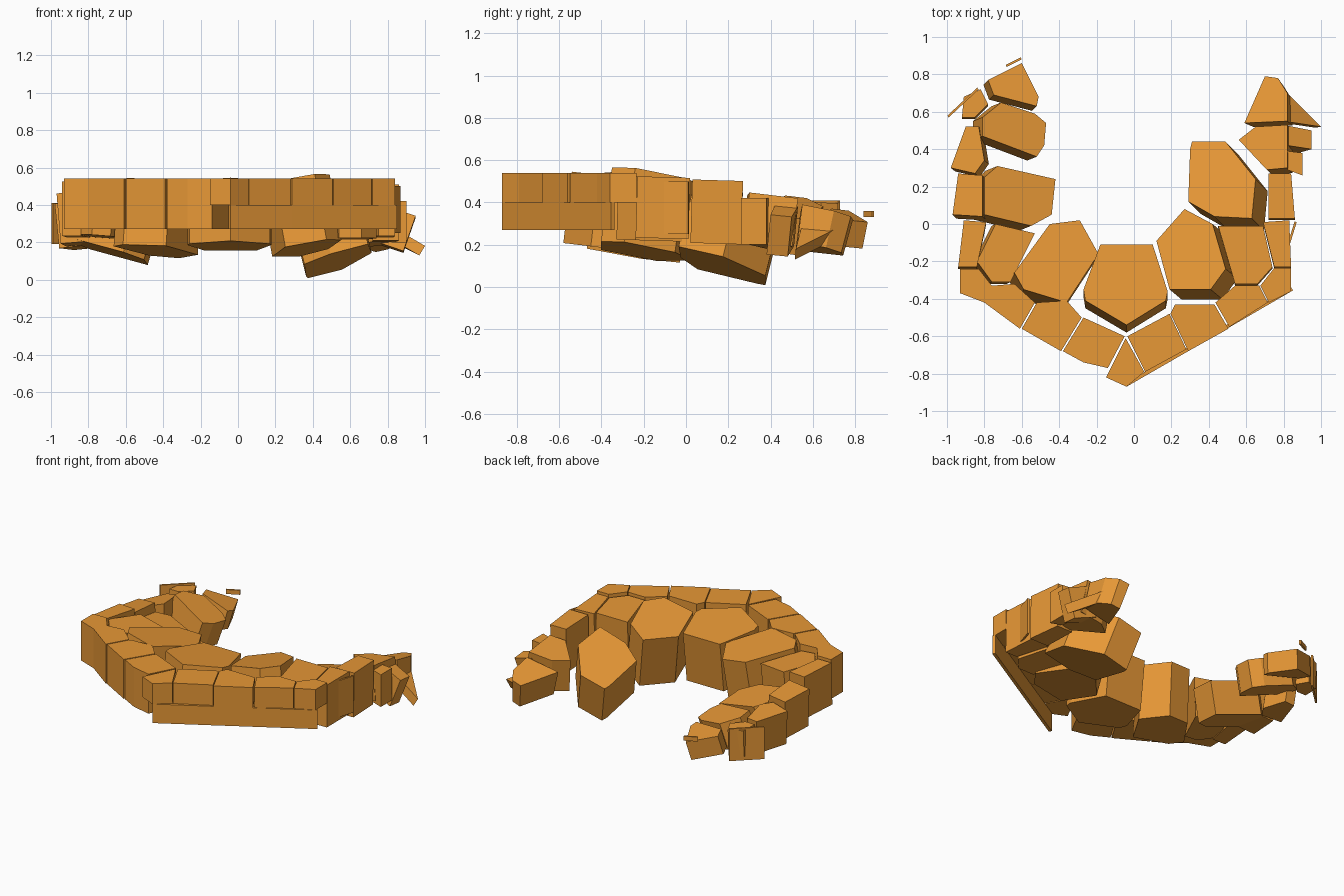
import bpy, bmesh
from mathutils import Vector

mat = bpy.data.materials.new("orange_rock")
mat.diffuse_color = (0.8, 0.314, 0.037, 1)


def stone(name, outline, z, depth, gx=0.0, gy=0.0, taper=1.0):
    """Flat-topped block: outline on a tilted plane, extruded along its normal."""
    n = len(outline)
    cx = sum(p[0] for p in outline) / n
    cy = sum(p[1] for p in outline) / n
    normal = Vector((-gx, -gy, 1)).normalized()
    centre = Vector((cx, cy, z))
    bm = bmesh.new()
    top = [Vector((x, y, z + gx * (x - cx) + gy * (y - cy))) for x, y in outline]
    a = [bm.verts.new(p) for p in top]
    b = [bm.verts.new(centre + (p - centre) * taper - normal * depth) for p in top]
    bm.faces.new(a)
    bm.faces.new(b[::-1])
    for i in range(n):
        j = (i + 1) % n
        bm.faces.new((a[i], b[i], b[j], a[j]))
    bmesh.ops.recalc_face_normals(bm, faces=bm.faces)
    me = bpy.data.meshes.new(name)
    bm.to_mesh(me)
    bm.free()
    me.materials.append(mat)
    ob = bpy.data.objects.new(name, me)
    bpy.context.collection.objects.link(ob)


def slab(name, p, q, z, depth, t=0.012):
    """Thin upright sliver between two plan points."""
    d = (Vector(q) - Vector(p)).normalized() * t
    stone(name, [p, q, (q[0] - d.y, q[1] + d.x), (p[0] - d.y, p[1] + d.x)], z, depth)


# Big inner boulders
stone("inner_boulder_front", [(-.18, -.11), (.10, -.11), (.18, -.36), (.17, -.41),
      (-.04, -.54), (-.26, -.41), (-.27, -.35)], .52, .34, 0, -.12)
stone("inner_boulder_front_left", [(-.45, 0), (-.29, .02), (-.19, -.16), (-.36, -.42),
      (-.59, -.35), (-.64, -.26)], .51, .36, -.07, -.14)
stone("inner_boulder_front_right", [(.12, -.09), (.27, .08), (.42, 0), (.49, -.24),
      (.41, -.35), (.19, -.35)], .52, .36, .18, -.15)
stone("inner_boulder_right", [(.31, .44), (.49, .44), (.65, .24), (.63, .03), (.43, .04),
      (.29, .12), (.30, .40)], .35, .275, .25, -.25)
stone("inner_boulder_left", [(-.73, .31), (-.42, .24), (-.44, .05), (-.55, -.01),
      (-.80, .05), (-.80, .25)], .36, .22, -.3, -.12)
stone("inner_boulder_back_left", [(-.71, .65), (-.53, .59), (-.47, .54), (-.48, .42),
      (-.52, .36), (-.81, .47), (-.81, .57)], .37, .18, -.3, -.12)

# Middle stones between boulders and rim
stone("middle_stone_left", [(-.74, 0), (-.53, -.05), (-.66, -.31), (-.76, -.31),
      (-.84, -.2)], .50, .27, -.08, -.04)
stone("middle_stone_right", [(.45, -.01), (.69, -.01), (.74, -.23), (.66, -.32),
      (.54, -.32)], .52, .30, 0, -.03)

# Front rim with a level top; stones on the right half are shallower
rim = [
    [(-.93, -.24), (-.83, -.24), (-.76, -.33), (-.80, -.42), (-.93, -.37)],
    [(-.76, -.33), (-.64, -.32), (-.53, -.42), (-.61, -.56), (-.80, -.42)],
    [(-.52, -.42), (-.36, -.41), (-.28, -.50), (-.39, -.68), (-.60, -.56)],
    [(-.27, -.50), (-.05, -.60), (-.14, -.77), (-.27, -.74), (-.38, -.68)],
    [(-.045, -.61), (.055, -.79), (-.04, -.87), (-.15, -.82)],
    [(-.035, -.60), (.19, -.48), (.28, -.67), (.06, -.79)],
    [(.22, -.43), (.43, -.43), (.505, -.56), (.29, -.68), (.195, -.48)],
    [(.435, -.42), (.54, -.33), (.67, -.33), (.715, -.42), (.51, -.55)],
    [(.675, -.33), (.75, -.235), (.84, -.235), (.84, -.36), (.72, -.42)],
]
for i, outline in enumerate(rim):
    stone(f"front_rim_stone_{i + 1}", outline, .54, .27 if i < 4 else .14)

# Thin lower wall hanging under the front right rim
slab("lower_wall_front", (-.04, -.87), (.29, -.68), .40, .13, .02)
slab("lower_wall_right", (.29, -.68), (.85, -.355), .40, .13, .02)

# Right arm, stepping down towards the back
stone("right_rim_stone_1", [(.69, .01), (.83, .02), (.84, -.23), (.75, -.23)], .52, .29, 0, -.03)
stone("right_rim_stone_2", [(.72, .27), (.84, .27), (.86, .03), (.72, .03)], .505, .30, 0, -.03)
stone("right_rim_stone_3", [(.65, .52), (.82, .53), (.82, .30), (.71, .29), (.56, .45)],
      .42, .23, .12, -.12)
stone("right_rim_stone_4", [(.82, .39), (.90, .38), (.90, .26), (.82, .29)], .42, .22)
stone("right_rim_stone_5", [(.80, .53), (.95, .50), (.95, .40), (.82, .42)], .36, .20, -.35, -.1)
stone("right_end_stone", [(.70, .79), (.77, .78), (.82, .70), (.82, .55), (.59, .54)],
      .35, .18, .2, -.2, .9)
stone("right_end_wedge", [(.82, .70), (1.0, .52), (.80, .55)], .25, .06, -.6, -.1)
slab("right_side_sliver", (.83, -.12), (.87, .01), .50, .25)

# Left arm, stepping down towards the back
stone("left_rim_stone_1", [(-.91, .02), (-.79, .01), (-.84, -.23), (-.94, -.23)],
      .52, .29, 0, -.04)
stone("left_rim_stone_2", [(-.94, .27), (-.81, .26), (-.81, .04), (-.97, .05)],
      .46, .27, .08, -.08)
stone("left_rim_stone_3", [(-.90, .52), (-.83, .52), (-.80, .34), (-.85, .27), (-.98, .30)],
      .41, .24, .1, -.08)
stone("left_rim_stone_4", [(-.91, .68), (-.82, .72), (-.78, .64), (-.85, .57), (-.92, .57)],
      .40, .18, 0, -.05)
stone("left_end_stone", [(-.60, .86), (-.51, .68), (-.52, .63), (-.75, .69), (-.78, .77)],
      .34, .13, -.2, -.2)
slab("left_side_sliver", (-.99, .57), (-.83, .72), .41, .22)
slab("left_end_sliver", (-.68, .84), (-.60, .88), .36, .03)
